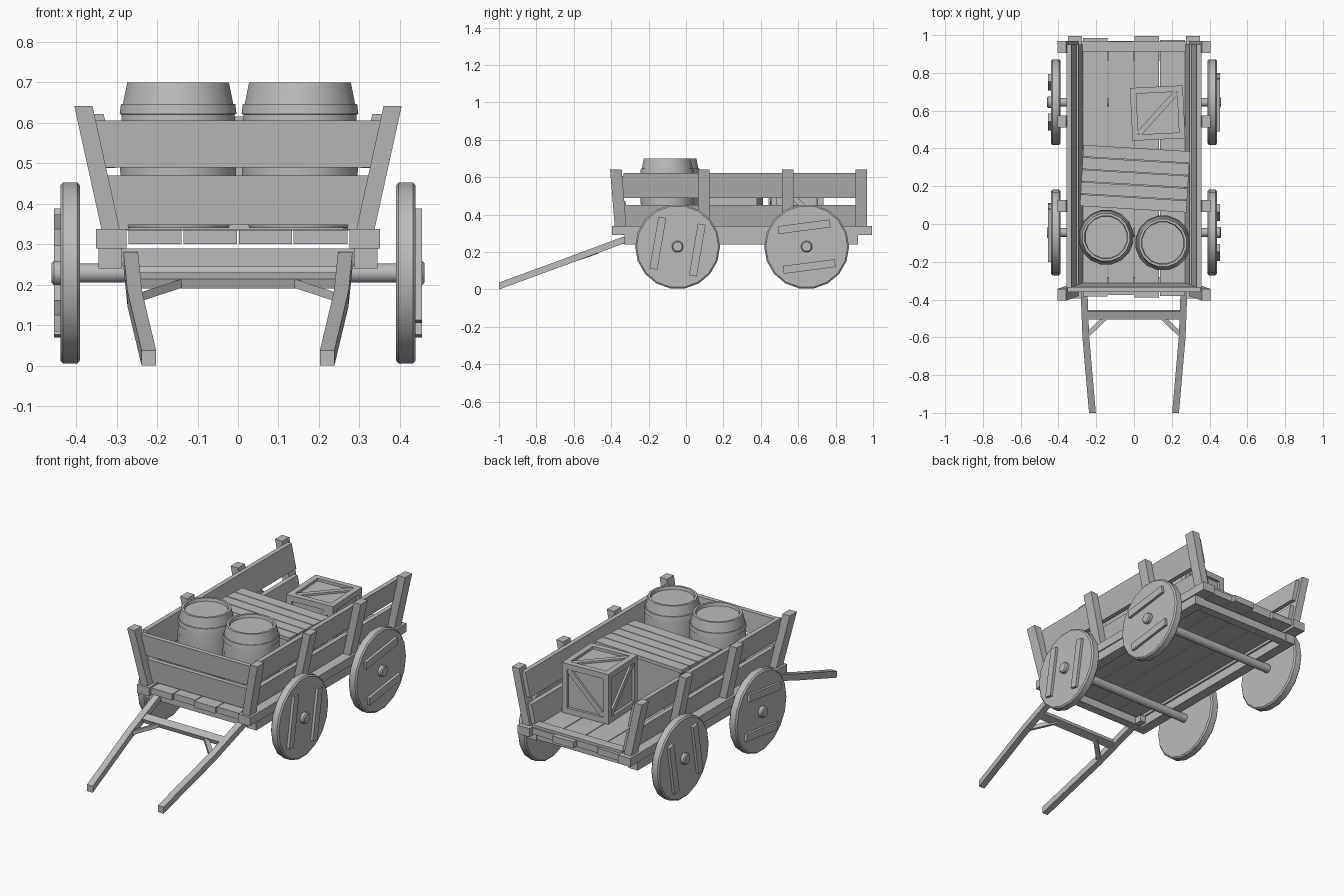
import bpy, bmesh, math
from mathutils import Matrix, Vector, Euler

cube = bpy.data.objects.get("Cube")
if cube:
    bpy.data.objects.remove(cube, do_unlink=True)

GREY = (0.5, 0.5, 0.5, 1.0)
wood = bpy.data.materials.new("plain_grey")
wood.use_nodes = True
wood.diffuse_color = GREY
wood.node_tree.nodes["Principled BSDF"].inputs["Base Color"].default_value = GREY


def finish(name, bm, smooth=False):
    bmesh.ops.recalc_face_normals(bm, faces=bm.faces)
    mesh = bpy.data.meshes.new(name)
    bm.to_mesh(mesh)
    bm.free()
    mesh.materials.append(wood)
    obj = bpy.data.objects.new(name, mesh)
    bpy.context.collection.objects.link(obj)
    if smooth:
        bpy.ops.object.select_all(action="DESELECT")
        obj.select_set(True)
        bpy.context.view_layer.objects.active = obj
        bpy.ops.object.shade_smooth_by_angle(angle=math.radians(32))
    return obj


def boxes(name, parts, place=Matrix()):
    """Each part is (size, centre, rotation)."""
    bm = bmesh.new()
    for size, centre, rot in parts:
        m = place @ Matrix.LocRotScale(Vector(centre), Euler(rot), Vector(size))
        bmesh.ops.create_cube(bm, size=1, matrix=m)
    return finish(name, bm)


def box(name, size, centre, rot=(0, 0, 0)):
    return boxes(name, [(size, centre, rot)])


def loft(name, rings):
    """Skin a run of four-cornered cross-sections."""
    bm = bmesh.new()
    loops = [[bm.verts.new(p) for p in ring] for ring in rings]
    for a, b in zip(loops, loops[1:]):
        for i in range(4):
            j = (i + 1) % 4
            bm.faces.new((a[i], a[j], b[j], b[i]))
    bm.faces.new(loops[0])
    bm.faces.new(loops[-1])
    return finish(name, bm)


def flat_ring(x0, x1, y0, y1, z):
    return [(x0, y0, z), (x1, y0, z), (x1, y1, z), (x0, y1, z)]


def lathe(name, profile, sides, place):
    """Turn a (radius, height) profile about z, then place it."""
    bm = bmesh.new()
    rings = []
    for r, z in profile:
        n = sides if r else 1
        turn = [2 * math.pi * (i + 0.5) / sides for i in range(n)]
        rings.append([bm.verts.new(place @ Vector((r * math.cos(a), r * math.sin(a), z))) for a in turn])
    for a, b in zip(rings, rings[1:]):
        for i in range(sides):
            j = (i + 1) % sides
            quad = [a[i % len(a)], a[j % len(a)], b[j % len(b)], b[i % len(b)]]
            bm.faces.new(list(dict.fromkeys(quad)))
    return finish(name, bm, True)


def lean(z):
    return 0.283 + 0.22 * (z - 0.34)


# Floor planks, uneven at the ends
edges = [-0.273, -0.137, 0.0, 0.135, 0.273]
fronts = [-0.385, -0.375, -0.39, -0.38]
backs = [0.985, 0.97, 0.995, 0.975]
for i in range(4):
    x0, x1 = edges[i] + 0.002, edges[i + 1] - 0.002
    box(f"floor_plank_{i + 1}", (x1 - x0, backs[i] - fronts[i], 0.035),
        ((x0 + x1) / 2, (fronts[i] + backs[i]) / 2, 0.318))
box("tail_strip", (0.56, 0.055, 0.016), (0, 0.94, 0.342))
box("front_cross_beam", (0.57, 0.05, 0.045), (0, -0.305, 0.267))
box("rear_cross_beam", (0.57, 0.05, 0.045), (0, 0.89, 0.267))

for side, s in (("left", 1), ("right", -1)):
    # Sills and lower rails
    box(f"{side}_sill", (0.075, 1.39, 0.048), (s * 0.313, 0.3, 0.314))
    box(f"{side}_rail", (0.058, 1.25, 0.05), (s * 0.315, 0.295, 0.265))

    # Leaning side boards
    for part, z0, z1 in (("lower", 0.335, 0.452), ("upper", 0.488, 0.622)):
        loft(f"{side}_{part}_board", [
            flat_ring(s * (lean(z) - 0.013), s * (lean(z) + 0.013), -0.335, 0.95, z)
            for z in (z0, z1)])

    # Posts outside the boards; the front one also tips forward
    for name, y, tip in (("front", -0.35, -0.025), ("front_middle", 0.095, 0),
                         ("rear_middle", 0.543, 0), ("rear", 0.937, 0)):
        loft(f"{side}_{name}_post", [
            flat_ring(s * (lean(z) + 0.01), s * (lean(z) + 0.055), y + t - 0.031, y + t + 0.031, z)
            for z, t in ((0.335, 0), (0.642, tip))])

    # Bent pulling shaft and its brace
    path = [(0.265, -0.24, 0.268), (0.265, -0.34, 0.262), (0.255, -0.6, 0.165), (0.22, -1, 0.0185)]
    loft(f"{side}_shaft", [
        [(s * (x - 0.018), y, z - 0.0185), (s * (x + 0.018), y, z - 0.0185),
         (s * (x + 0.018), y, z + 0.0185), (s * (x - 0.018), y, z + 0.0185)] for x, y, z in path])
    loft(f"{side}_shaft_brace", [
        [(s * x, y - 0.018, z - 0.01), (s * x, y + 0.018, z - 0.01),
         (s * x, y + 0.018, z + 0.012), (s * x, y - 0.018, z + 0.012)]
        for x, y, z in ((0.14, -0.485, 0.202), (0.25, -0.59, 0.166))])

box("shaft_crossbar", (0.49, 0.045, 0.026), (0, -0.48, 0.21), (0.34, 0, 0))

# Front boards
for part, z0, z1 in (("lower", 0.348, 0.47), ("upper", 0.49, 0.606)):
    loft(f"front_{part}_board", [
        flat_ring(-lean(z) - 0.01, lean(z) + 0.01, y - 0.013, y + 0.013, z)
        for z in (z0, z1) for y in (-0.325 - 0.08 * (z - 0.34),)])

# Axles and wheels with cleats
AXLE_Z = 0.229
for end, wy in (("front", -0.045), ("rear", 0.645)):
    across = Matrix.Translation((0, wy, AXLE_Z)) @ Matrix.Rotation(math.pi / 2, 4, "Y")
    lathe(f"{end}_axle", [(0, -0.45), (0.024, -0.45), (0.024, 0.45), (0, 0.45)], 12, across)
    for side, s in (("left", 1), ("right", -1)):
        place = Matrix.Translation((0, wy, AXLE_Z)) @ Matrix.Rotation(s * math.pi / 2, 4, "Y")
        lathe(f"{end}_{side}_wheel",
              [(0, 0.39), (0.219, 0.39), (0.227, 0.397), (0.227, 0.432), (0.219, 0.439), (0, 0.439)],
              18, place)
        lathe(f"{end}_{side}_hub", [(0, 0.43), (0.031, 0.43), (0.031, 0.455), (0.025, 0.461), (0, 0.461)],
              12, place)
        upright = (end == "front") == (s > 0)
        tilt = -0.17 if upright else math.pi / 2 + 0.13
        turn = Matrix.Translation((s * 0.444, wy, AXLE_Z)) @ Matrix.Rotation(tilt, 4, "X")
        boxes(f"{end}_{side}_wheel_cleats",
              [((0.02, 0.042, 0.28), (0, d, 0), (0, 0, 0)) for d in (-0.107, 0.107)], turn)

# Barrels: recessed lid, raised hoops, bulging body
half = [(0, 0.163), (0.112, 0.163), (0.115, 0.18), (0.128, 0.18), (0.139, 0.126),
        (0.144, 0.126), (0.147, 0.102), (0.142, 0.1), (0.145, 0.06), (0.147, 0)]
profile = half + [(r, -z) for r, z in reversed(half[:-1])]
for name, x, y in (("right_barrel", -0.148, -0.07), ("left_barrel", 0.153, -0.1)):
    lathe(name, profile, 16, Matrix.Translation((x, y, 0.52)))

# Wide chest with a slatted lid
place = Matrix.Translation((0.005, 0.24, 0)) @ Matrix.Rotation(-0.06, 4, "Z")
boxes("chest_body", [((0.53, 0.31, 0.24), (0, 0, 0.456), (0, 0, 0))], place)
boxes("chest_lid_slats",
      [((0.565, 0.062, 0.02), (0, (i - 2) * 0.0655, 0.582), (0, 0, 0)) for i in range(5)], place)

# Crate: panel core, edge bars and a diagonal on each face
S, BAR = 0.28, 0.032
h = S / 2 - BAR / 2
parts = [((S - 0.03,) * 3, (0, 0, 0), (0, 0, 0))]
for a in (-h, h):
    for b in (-h, h):
        parts.append(((S, BAR, BAR), (0, a, b), (0, 0, 0)))
        parts.append(((BAR, S, BAR), (a, 0, b), (0, 0, 0)))
        parts.append(((BAR, BAR, S), (a, b, 0), (0, 0, 0)))
    c = math.copysign(S / 2 - 0.012, a)
    long, q = (S - 2 * BAR) * 1.36, math.pi / 4
    parts.append(((0.015, 0.028, long), (c, 0, 0), (q, 0, 0)))
    parts.append(((0.028, 0.015, long), (0, c, 0), (0, q, 0)))
    parts.append(((long, 0.028, 0.015), (0, 0, c), (0, 0, q)))
boxes("crate", parts, Matrix.Translation((0.125, 0.587, 0.336 + S / 2)) @ Matrix.Rotation(0.05, 4, "Z"))
